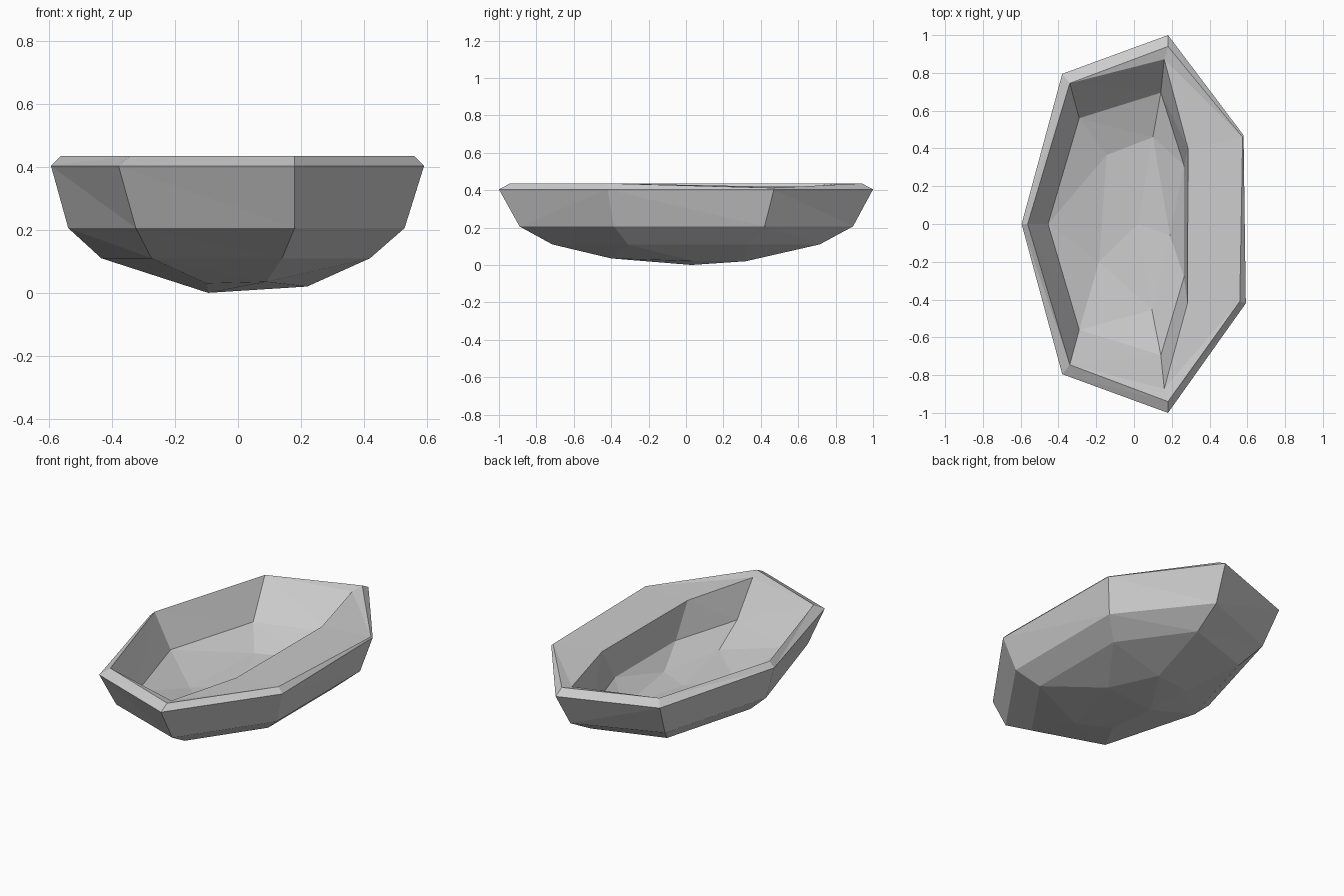
import bpy
import bmesh
from mathutils import Vector

default_cube = bpy.data.objects.get("Cube")
if default_cube:
    bpy.data.objects.remove(default_cube, do_unlink=True)


def flat_material(name, colour):
    material = bpy.data.materials.new(name)
    material.use_nodes = True
    material.diffuse_color = colour
    shader = material.node_tree.nodes["Principled BSDF"]
    shader.inputs["Base Color"].default_value = colour
    shader.inputs["Roughness"].default_value = 0.8
    return material


def seven_sided_ring(height, tip, corner, narrow_x, side, **uneven):
    """Ring mirrored front to back; uneven back points can replace mirrored ones."""
    def front(xy):
        return Vector((xy[0], -xy[1], height))

    def back(name, xy):
        x, y, *z = uneven.get(name, xy)
        return Vector((x, y, z[0] if z else height))
    return [back("back_tip", tip), back("back_corner", corner),
            Vector((narrow_x, 0, height)),
            front(corner), front(tip), front(side), back("back_side", side)]


def add_ring(bm, points):
    return [bm.verts.new(point) for point in points]


def bridge(bm, lower, upper):
    count = len(lower)
    for i in range(count):
        j = (i + 1) % count
        bm.faces.new((lower[i], lower[j], upper[j], upper[i]))


def fan(bm, ring, centre):
    hub = bm.verts.new(centre)
    for i in range(len(ring)):
        bm.faces.new((ring[i], ring[(i + 1) % len(ring)], hub))


# Uneven underside: the repeated points are welded together afterwards
base_hub = (-.095, .03, 0)
base_side = (.22, .04, .02)
underside = [(.09, .32, .02), (-.14, .28, .03), base_hub, (-.1, -.3, .03),
             (.09, -.4, .035), base_side, base_side]

# Uneven floor of the hollow
floor_hub = (.02, 0, .13)
floor_narrow = (-.185, -.2, .15)
floor_side = (.19, -.06, .145)
floor = [(.1, .46, .157), (-.145, .365, .155), floor_narrow, floor_narrow,
         (.095, -.455, .155), floor_side, floor_side]

# Outer wall, bevelled rim, broad sloping ledge on one side, then the inner wall
rim_corner, rim_narrow_x = (-.34, .745, .436), -.563
ledge = seven_sided_ring(.42, (.16, .872), rim_corner, rim_narrow_x, (.283, .42),
                         back_side=(.286, .4))
for point in ledge[1:4]:
    point.z = rim_corner[2]

rings = [
    underside,
    seven_sided_ring(.11, (.14, .715), (-.275, .575), -.435, (.42, .31),
                     back_side=(.42, .325)),
    seven_sided_ring(.206, (.18, .89), (-.325, .71), -.54, (.53, .385),
                     back_tip=(.155, .893), back_corner=(-.345, .695),
                     back_side=(.53, .42)),
    seven_sided_ring(.404, (.18, 1), (-.38, .795), -.595, (.592, .42),
                     back_side=(.58, .47)),
    seven_sided_ring(.436, (.18, .94), rim_corner[:2], rim_narrow_x, (.56, .41),
                     back_side=(.575, .46, .412)),
    ledge,
    seven_sided_ring(.233, (.142, .695), (-.29, .56), -.455, (.265, .28),
                     back_side=(.265, .31)),
    floor,
]

bm = bmesh.new()
loops = [add_ring(bm, ring) for ring in rings]
for lower, upper in zip(loops, loops[1:]):
    bridge(bm, lower, upper)
fan(bm, loops[0], base_hub)
fan(bm, loops[-1], floor_hub)

# Weld shared corners and tidy the faces
bmesh.ops.remove_doubles(bm, verts=bm.verts, dist=.001)
bmesh.ops.triangulate(bm, faces=bm.faces[:])
bmesh.ops.recalc_face_normals(bm, faces=bm.faces[:])

mesh = bpy.data.meshes.new("faceted_basin")
bm.to_mesh(mesh)
bm.free()
mesh.materials.append(flat_material("light_grey", (.6, .6, .6, 1)))
basin = bpy.data.objects.new("faceted_basin", mesh)
bpy.context.collection.objects.link(basin)
